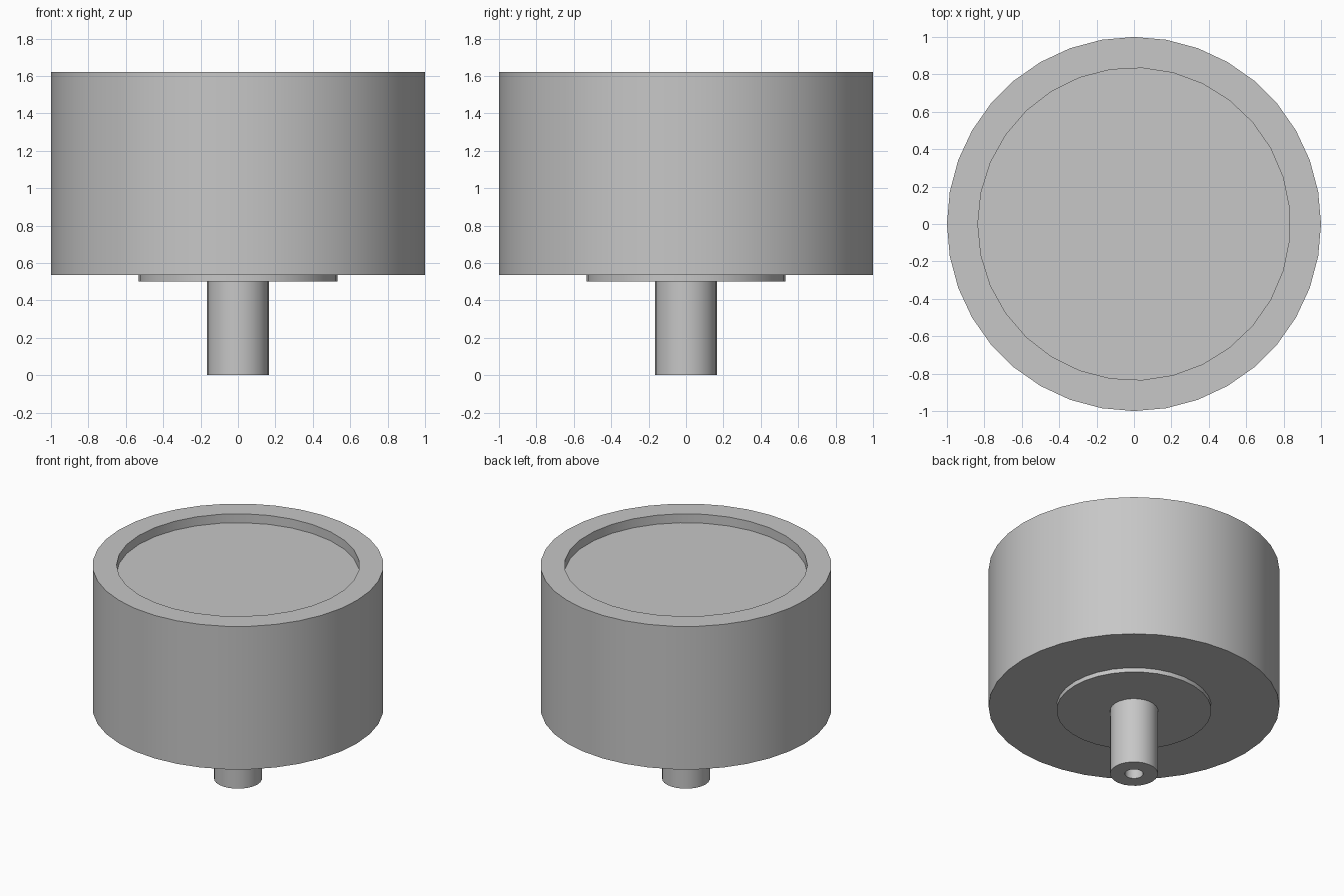
import bpy
import bmesh
from math import cos, sin, pi, radians

cube = bpy.data.objects.get("Cube")
if cube:
    bpy.data.objects.remove(cube, do_unlink=True)

grey = bpy.data.materials.new("plain grey")
grey.use_nodes = True
colour = (0.57, 0.57, 0.57, 1)
grey.diffuse_color = colour
grey.node_tree.nodes["Principled BSDF"].inputs["Base Color"].default_value = colour


def turned_part(name, rings):
    """Solid of revolution from (radius, height, sides) rings, capped at both ends."""
    bm = bmesh.new()
    loops = []
    for radius, z, sides in rings:
        angles = [pi + 2 * pi * i / sides for i in range(sides)]
        verts = [bm.verts.new((radius * cos(a), radius * sin(a), z)) for a in angles]
        edges = [bm.edges.new((v, verts[i - 1])) for i, v in enumerate(verts)]
        loops.append((verts, edges))
    for (lower, lower_edges), (upper, upper_edges) in zip(loops, loops[1:]):
        if len(lower) == len(upper):
            for i in range(len(lower)):
                bm.faces.new((lower[i - 1], lower[i], upper[i], upper[i - 1]))
        else:
            # Flat rim between rings with different side counts
            bmesh.ops.triangle_fill(bm, use_beauty=True, edges=lower_edges + upper_edges)
    bm.faces.new(loops[0][0])
    bm.faces.new(loops[-1][0])
    bmesh.ops.recalc_face_normals(bm, faces=bm.faces)

    mesh = bpy.data.meshes.new(name)
    bm.to_mesh(mesh)
    bm.free()
    mesh.materials.append(grey)
    part = bpy.data.objects.new(name, mesh)
    bpy.context.collection.objects.link(part)
    bpy.ops.object.select_all(action="DESELECT")
    part.select_set(True)
    bpy.context.view_layer.objects.active = part
    bpy.ops.object.shade_smooth_by_angle(angle=radians(30))
    return part


BASE, TOP, COLLAR_BASE = 0.535, 1.62, 0.502

# Wide drum with a shallow round recess in its top
turned_part("drum", [(1, BASE, 36), (1, TOP, 36),
                     (0.835, TOP, 31), (0.835, TOP - 0.068, 31)])

# Thin collar under the drum, sunk slightly into it
turned_part("collar", [(0.533, COLLAR_BASE, 32), (0.533, BASE + 0.02, 32)])

# Hollow shaft: bore floor, bore wall, end rim, outer wall
turned_part("shaft", [(0.0625, 0.45, 24), (0.0625, 0, 24),
                      (0.165, 0, 24), (0.165, COLLAR_BASE + 0.02, 24)])
